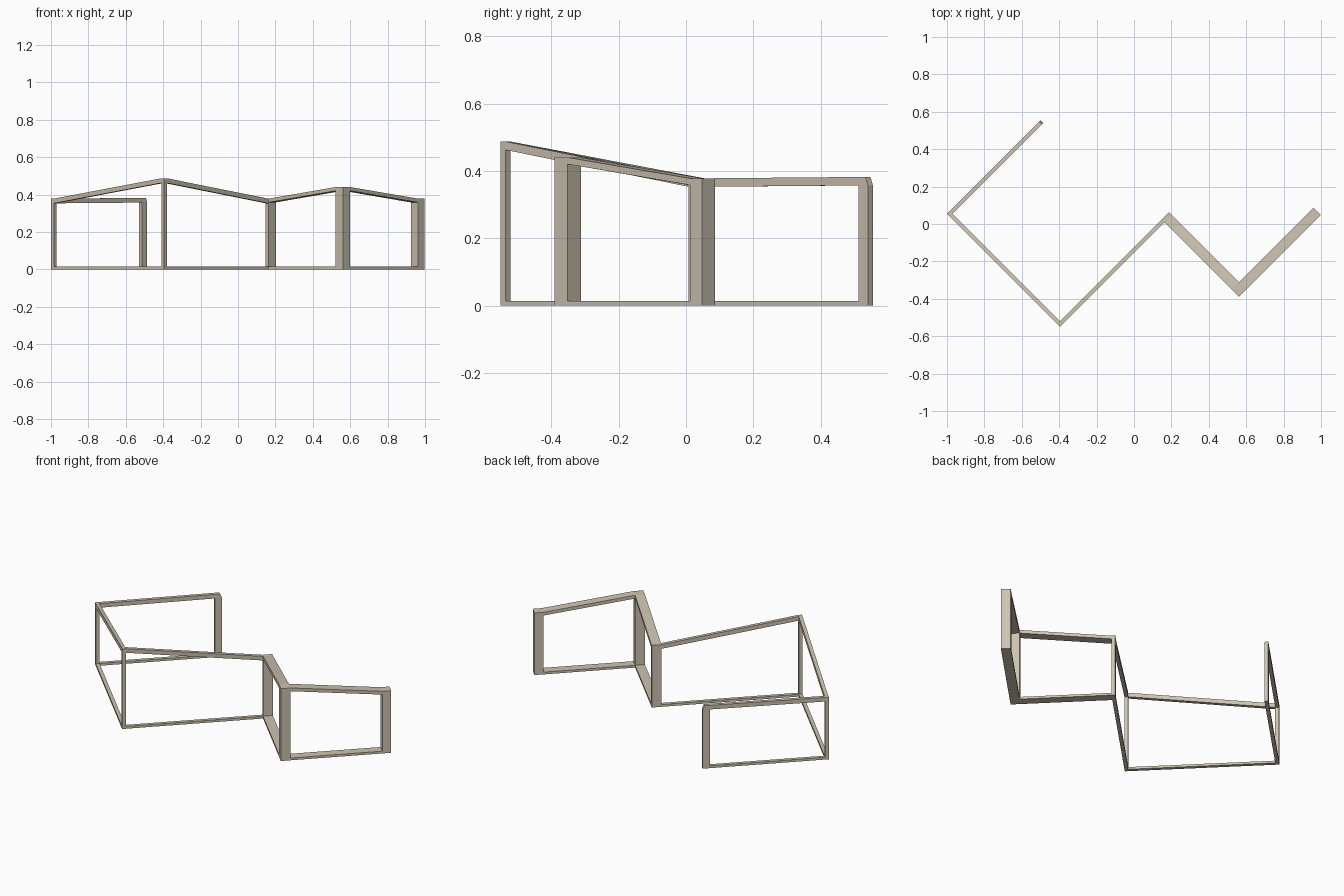
import bpy, bmesh
from mathutils import Vector

cube = bpy.data.objects.get("Cube")
if cube:
    bpy.data.objects.remove(cube, do_unlink=True)

# One warm beige for the whole folded frame
beige = bpy.data.materials.new("warm_beige")
beige.use_nodes = True
colour = (0.61, 0.55, 0.44, 1)
beige.diffuse_color = colour
beige.node_tree.nodes["Principled BSDF"].inputs["Base Color"].default_value = colour

U = Vector((1, 1, 0)).normalized()    # panels running to the back right
V = Vector((1, -1, 0)).normalized()   # panels running to the front right
SILL = 0.014


def prism(name, origin, along, across, profile, thick):
    """Extrude a (distance, height) side profile across the panel."""
    bm = bmesh.new()
    base = Vector((origin[0], origin[1], 0)) - across * thick / 2
    face = bm.faces.new([bm.verts.new(base + along * s + Vector((0, 0, z)))
                         for s, z in profile])
    ext = bmesh.ops.extrude_face_region(bm, geom=[face])
    moved = [g for g in ext["geom"] if isinstance(g, bmesh.types.BMVert)]
    bmesh.ops.translate(bm, verts=moved, vec=across * thick)
    bmesh.ops.recalc_face_normals(bm, faces=bm.faces)
    mesh = bpy.data.meshes.new(name)
    bm.to_mesh(mesh)
    bm.free()
    mesh.materials.append(beige)
    ob = bpy.data.objects.new(name, mesh)
    bpy.context.collection.objects.link(ob)
    return ob


# Posts in order along the fold: centre, height, size along U, size along V
posts = [
    ("end_post_left", (-0.507, 0.533), 0.382, 0.040, 0.021),
    ("corner_post_back", (-0.985, 0.055), 0.378, 0.021, 0.021),
    ("corner_post_front", (-0.395, -0.535), 0.487, 0.021, 0.021),
    ("corner_post_middle", (0.175, 0.035), 0.378, 0.055, 0.021),
    ("corner_post_wide", (0.561, -0.351), 0.440, 0.055, 0.055),
    ("end_post_right", (0.961, 0.049), 0.378, 0.050, 0.055),
]
for i, (name, centre, top, su, sv) in enumerate(posts):
    h = su / 2
    profile = [(-h, 0), (h, 0), (h, top), (-h, top)]
    if i == 0:  # the free end has a clipped top corner
        profile[2:3] = [(h, top - 0.025), (h - 0.01, top)]
    prism(name, centre, U, V, profile, sv)

# Sloping top rail and level sill for each panel: name, posts, direction, thickness, depth
panels = [
    ("back_panel", 1, 0, U, 0.021, 0.025),
    ("left_panel", 1, 2, V, 0.021, 0.025),
    ("centre_panel", 2, 3, U, 0.021, 0.025),
    ("inner_panel", 3, 4, V, 0.055, 0.020),
    ("right_panel", 4, 5, U, 0.055, 0.020),
]
for name, a, b, along, thick, depth in panels:
    size = 3 if along is U else 4
    pa, pb = posts[a], posts[b]
    ca, cb = Vector((*pa[1], 0)), Vector((*pb[1], 0))
    s0 = pa[size] / 2
    s1 = (cb - ca).dot(along) - pb[size] / 2
    across = V if along is U else U
    za, zb = pa[2], pb[2]
    prism(name + "_top_rail", ca, along, across,
          [(s0, za - depth), (s1, zb - depth), (s1, zb), (s0, za)], thick)
    prism(name + "_sill", ca, along, across,
          [(s0, 0), (s1, 0), (s1, SILL), (s0, SILL)], thick)
